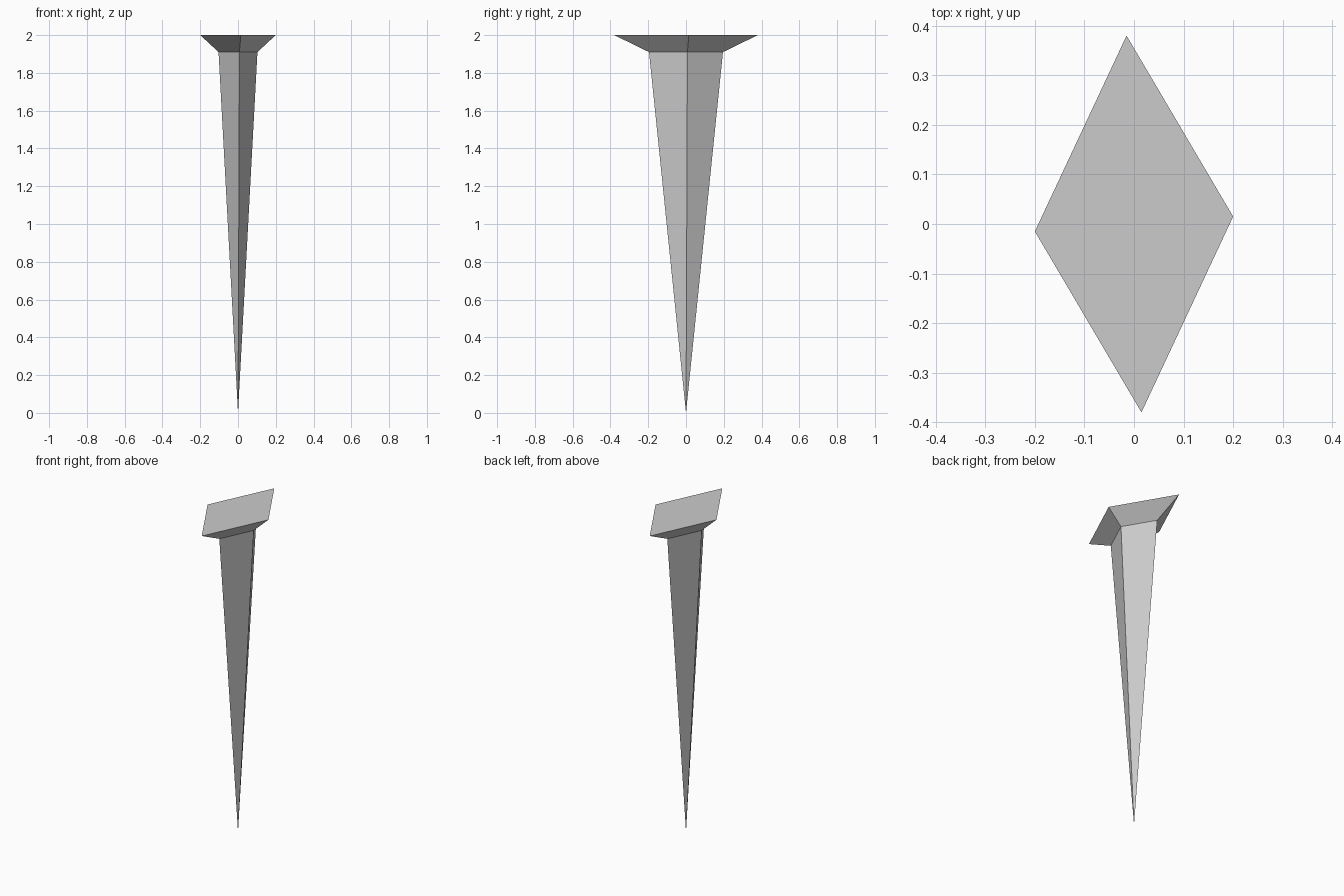
import bpy
import bmesh

if "Cube" in bpy.data.objects:
    bpy.data.objects.remove(bpy.data.objects["Cube"])

# Slightly skewed diamond cross-section at full head size
DIAMOND = [(0.2, 0.015), (-0.015, 0.38), (-0.2, -0.015), (0.015, -0.38)]
TOP, NECK = 2.0, 1.91
NECK_SCALE = 0.515


def ring(bm, z, scale):
    return [bm.verts.new((x * scale, y * scale, z)) for x, y in DIAMOND]


def finish(bm, name):
    mesh = bpy.data.meshes.new(name)
    bm.to_mesh(mesh)
    bm.free()
    bpy.context.collection.objects.link(bpy.data.objects.new(name, mesh))


# Flared nail head with a flat top, open where it meets the shaft
bm = bmesh.new()
low, high = ring(bm, NECK, NECK_SCALE), ring(bm, TOP, 1.0)
for i in range(4):
    j = (i + 1) % 4
    bm.faces.new((low[i], low[j], high[j], high[i]))
bm.faces.new(high)
finish(bm, "nail_head")

# Shaft tapering to a point on the ground
bm = bmesh.new()
neck = ring(bm, NECK, NECK_SCALE)
tip = bm.verts.new((0, 0, 0))
for i in range(4):
    bm.faces.new((tip, neck[(i + 1) % 4], neck[i]))
for f in bm.faces:
    f.normal_update()
    if f.normal.dot(f.calc_center_median()) < 0:
        f.normal_flip()
finish(bm, "nail_shaft")
